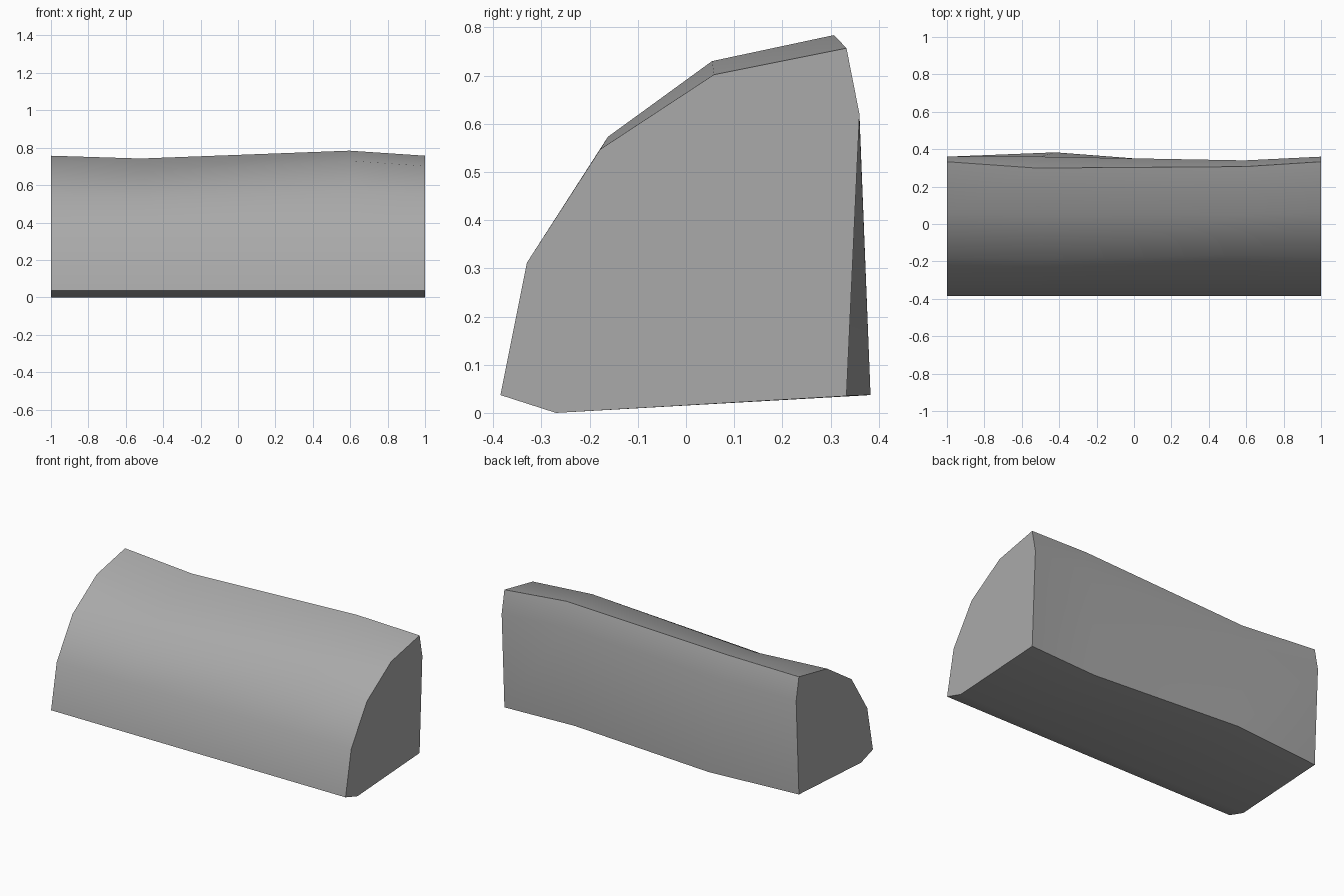
import bpy
import bmesh
import math

cube = bpy.data.objects.get("Cube")
if cube:
    bpy.data.objects.remove(cube, do_unlink=True)

stone = bpy.data.materials.new("plain grey")
stone.use_nodes = True
grey = (0.4, 0.4, 0.4, 1)
stone.diffuse_color = grey
stone.node_tree.nodes["Principled BSDF"].inputs["Base Color"].default_value = grey

# End profile (y, z), from the front foot up over the crest to the back foot
END = [(-0.385, 0.037), (-0.33, 0.312), (-0.178, 0.547), (0.058, 0.702),
       (0.333, 0.757), (0.36, 0.62), (0.333, 0.035), (-0.27, 0.0)]

# Inner profiles as (x, y, z) offsets that bend the end profile
RIGHT_BEND = [(0.6, 0, 0), (0.6, 0, 0), (0.6, 0.016, 0.026), (0.6, -0.004, 0.028),
              (0.595, -0.026, 0.027), (0.59, -0.02, 0.02), (0.54, -0.024, 0), (0.58, 0, 0)]
LEFT_BEND = [(-0.5, 0, 0), (-0.5, 0, 0), (-0.5, -0.012, -0.02), (-0.5, -0.01, -0.035),
             (-0.52, -0.034, -0.015), (-0.5, 0, -0.01), (-0.42, 0.05, 0.002), (-0.45, 0, 0)]


def bend(offsets):
    return [(x, y + dy, z + dz) for (y, z), (x, dy, dz) in zip(END, offsets)]


stations = [[(-1, y, z) for y, z in END], bend(LEFT_BEND),
            bend(RIGHT_BEND), [(1, y, z) for y, z in END]]

# Loft the block through the stations and cap both ends
bm = bmesh.new()
rings = [[bm.verts.new(p) for p in ring] for ring in stations]
n = len(END)
for a, b in zip(rings, rings[1:]):
    for i in range(n):
        j = (i + 1) % n
        bm.faces.new((a[i], a[j], b[j], b[i]))
bm.faces.new(rings[0])
bm.faces.new(rings[-1])
bmesh.ops.recalc_face_normals(bm, faces=bm.faces[:])
mesh = bpy.data.meshes.new("curved_block")
bm.to_mesh(mesh)
bm.free()
mesh.materials.append(stone)

block = bpy.data.objects.new("curved_block", mesh)
bpy.context.collection.objects.link(block)
bpy.ops.object.select_all(action="DESELECT")
block.select_set(True)
bpy.context.view_layer.objects.active = block
bpy.ops.object.shade_smooth_by_angle(angle=math.radians(35))
